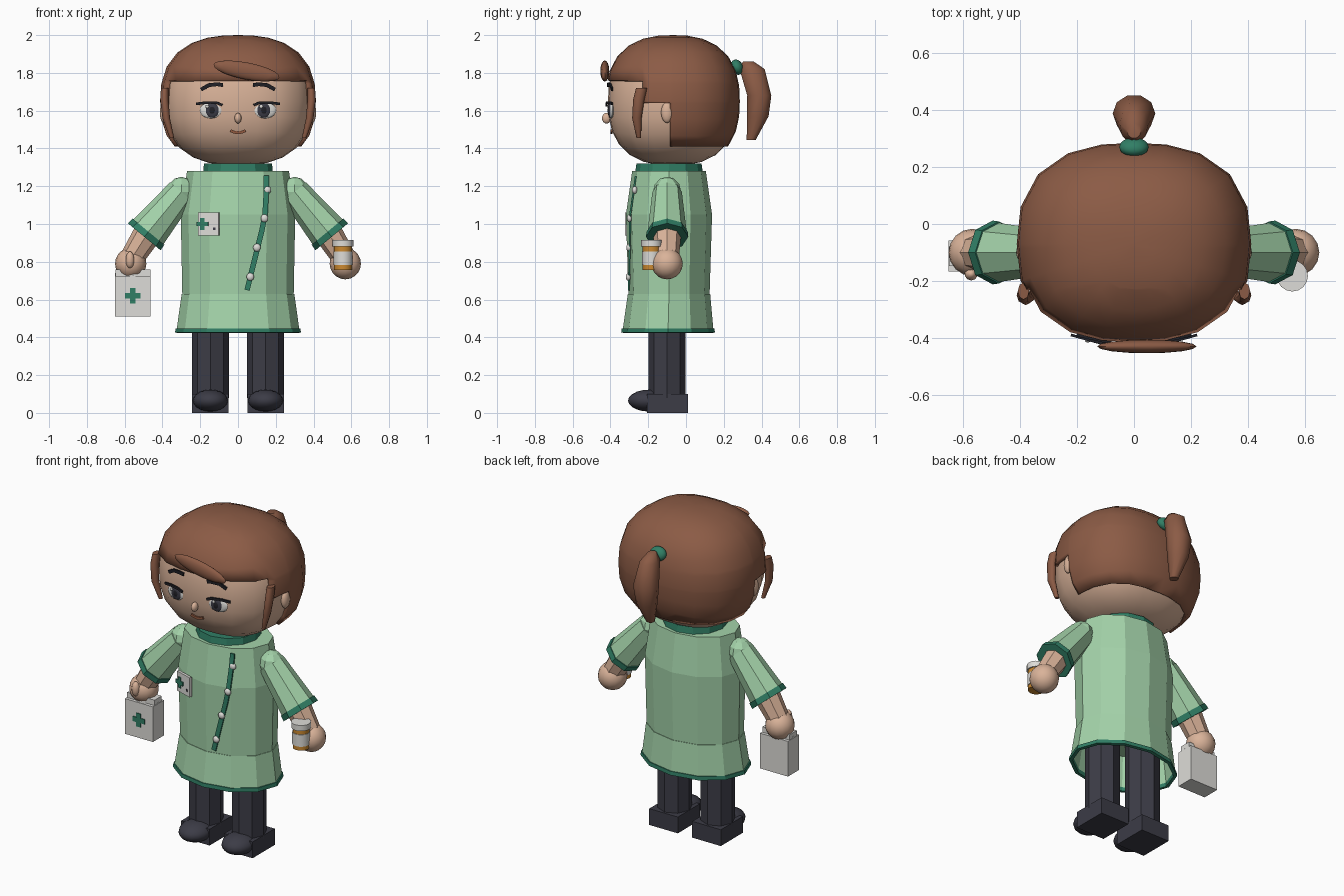
import bpy, bmesh
from math import pi, cos, sin, radians
from mathutils import Vector, Matrix, Euler
from mathutils.bvhtree import BVHTree

if "Cube" in bpy.data.objects:
    bpy.data.objects.remove(bpy.data.objects["Cube"])


def material(name, rgb):
    m = bpy.data.materials.new(name)
    m.use_nodes = True
    m.diffuse_color = (*rgb, 1)
    bsdf = next(n for n in m.node_tree.nodes if n.type == "BSDF_PRINCIPLED")
    bsdf.inputs["Base Color"].default_value = (*rgb, 1)
    return m


SKIN = material("skin", (0.70, 0.45, 0.32))
HAIR = material("brown hair", (0.26, 0.105, 0.06))
MINT = material("mint cloth", (0.37, 0.65, 0.40))
GREEN = material("dark green trim", (0.03, 0.21, 0.13))
NAVY = material("navy cloth", (0.045, 0.045, 0.062))
WHITE = material("off white", (0.73, 0.72, 0.69))
AMBER = material("amber", (0.60, 0.25, 0.03))
BLACK = material("soft black", (0.015, 0.015, 0.02))
LIPS = material("lips", (0.28, 0.10, 0.05))


def finish(name, bm, mat, smooth=None, thickness=0, offset=-1):
    bmesh.ops.recalc_face_normals(bm, faces=bm.faces)
    mesh = bpy.data.meshes.new(name)
    bm.to_mesh(mesh)
    bm.free()
    mesh.materials.append(mat)
    if smooth:
        mesh.shade_smooth()
        mesh.set_sharp_from_angle(angle=radians(smooth))
    ob = bpy.data.objects.new(name, mesh)
    bpy.context.collection.objects.link(ob)
    if thickness:
        mod = ob.modifiers.new("thickness", "SOLIDIFY")
        mod.thickness, mod.offset = thickness, offset
    return ob


def ellipsoid(name, centre, radii, mat, rot=(0, 0, 0), seg=16, smooth=60):
    bm = bmesh.new()
    matrix = Matrix.LocRotScale(Vector(centre), Euler(rot), Vector(radii))
    bmesh.ops.create_uvsphere(bm, u_segments=seg, v_segments=seg // 2 + 2, radius=1, matrix=matrix)
    return finish(name, bm, mat, smooth)


def box(name, centre, size, mat, rot=(0, 0, 0)):
    bm = bmesh.new()
    bmesh.ops.create_cube(bm, size=1, matrix=Matrix.LocRotScale(Vector(centre), Euler(rot), Vector(size)))
    return finish(name, bm, mat)


def tube(name, a, b, r1, r2, mat, seg=8, smooth=None):
    a, b = Vector(a), Vector(b)
    matrix = Matrix.Translation((a + b) / 2) @ (b - a).to_track_quat("Z", "Y").to_matrix().to_4x4()
    bm = bmesh.new()
    bmesh.ops.create_cone(bm, cap_ends=True, segments=seg, radius1=r1, radius2=r2,
                          depth=(b - a).length, matrix=matrix)
    return finish(name, bm, mat, smooth)


def loft_mesh(rings, n=12, caps=True):
    """Each ring is x, y, z of its centre, then its x and y radius."""
    bm = bmesh.new()
    loops = [[bm.verts.new((x + rx * cos(2 * pi * i / n), y + ry * sin(2 * pi * i / n), z))
              for i in range(n)] for x, y, z, rx, ry in rings]
    for lo, hi in zip(loops, loops[1:]):
        for i in range(n):
            j = (i + 1) % n
            bm.faces.new((lo[i], lo[j], hi[j], hi[i]))
    if caps:
        bm.faces.new(loops[0])
        bm.faces.new(loops[-1])
    bmesh.ops.recalc_face_normals(bm, faces=bm.faces)
    return bm


def rounded_head(rx, ry, rz, power=2.5):
    bm = bmesh.new()
    bmesh.ops.create_uvsphere(bm, u_segments=20, v_segments=14, radius=1)
    for v in bm.verts:
        k = sum(abs(c / r) ** power for c, r in zip(v.co, (rx, ry, rz))) ** (-1 / power)
        v.co = v.co * k + Vector((0, -0.07, 1.65))
    return bm


def surface_y(tree, x, z):
    return tree.ray_cast(Vector((x, -2, z)), Vector((0, 1, 0)))[0].y


def strip(name, points, width, tree, mat, lift=0.004):
    """Thin plate following x, z points over a surface."""
    pts = [Vector(p) for p in points]
    bm = bmesh.new()
    rows = []
    for i, p in enumerate(pts):
        d = (pts[min(i + 1, len(pts) - 1)] - pts[max(i - 1, 0)]).normalized()
        side = Vector((-d.y, d.x)) * width / 2
        y = min(surface_y(tree, *q) for q in (p + side, p, p - side)) - lift
        rows.append([bm.verts.new((q.x, y, q.y)) for q in (p + side, p - side)])
    for a, b in zip(rows, rows[1:]):
        bm.faces.new((a[0], a[1], b[1], b[0]))
    finish(name, bm, mat, None, 0.009, 0)


def cross(name, x, y, z, size, rot=0):
    box(name + "_upright", (x, y, z), (size * 0.36, 0.008, size), GREEN, (0, 0, rot))
    box(name + "_bar", (x, y, z), (size, 0.0085, size * 0.36), GREEN, (0, 0, rot))


# Head and hair cap with stepped hairline
bm = rounded_head(0.393, 0.343, 0.34)
face = BVHTree.FromBMesh(bm)
finish("head", bm, SKIN, 60)

bm = rounded_head(0.412, 0.355, 0.35)
for axis, value in ((1, -0.23), (1, -0.085), (2, 1.76), (2, 1.64), (2, 1.41)):
    co, no = Vector(), Vector()
    co[axis], no[axis] = value, 1
    bmesh.ops.bisect_plane(bm, geom=bm.verts[:] + bm.edges[:] + bm.faces[:], plane_co=co, plane_no=no)
bald = []
for f in bm.faces:
    c = f.calc_center_median()
    if not (c.z > 1.76 or (c.y > -0.23 and c.z > 1.64) or (c.y > -0.085 and c.z > 1.41)):
        bald.append(f)
bmesh.ops.delete(bm, geom=bald, context="FACES")
finish("hair_cap", bm, HAIR, 50, 0.03)

ellipsoid("fringe", (0.045, -0.43, 1.81), (0.178, 0.024, 0.045), HAIR, (0, radians(11), 0))
ellipsoid("hair_tie", (0, 0.27, 1.83), (0.052, 0.032, 0.042), GREEN, (0.4, 0, 0))
finish("ponytail", loft_mesh([(0, 0.345, 1.445, 0.025, 0.025), (0, 0.38, 1.57, 0.06, 0.06),
                              (0, 0.388, 1.68, 0.075, 0.067), (0, 0.35, 1.82, 0.05, 0.07),
                              (0, 0.33, 1.86, 0.025, 0.03)], 10), HAIR, 60)

# Face
ellipsoid("nose", (0, -0.42, 1.56), (0.018, 0.025, 0.028), SKIN)
strip("mouth", [(-0.04, 1.494), (-0.02, 1.486), (0, 1.483), (0.02, 1.486), (0.04, 1.494)], 0.015, face, LIPS)
for s, side in ((-1, "right"), (1, "left")):
    x, z = s * 0.143, 1.602
    y = surface_y(face, x, z)
    tilt = (0, 0, s * 0.12)
    ellipsoid(side + "_eye", (x, y, z), (0.06, 0.012, 0.043), WHITE, tilt)
    ellipsoid(side + "_iris", (x - s * 0.006, y - 0.008, z), (0.036, 0.009, 0.039), NAVY, tilt)
    ellipsoid(side + "_pupil", (x - s * 0.006, y - 0.012, z), (0.019, 0.007, 0.022), BLACK, tilt)
    ellipsoid(side + "_glint", (x - 0.02, y - 0.016, z + 0.02), (0.009, 0.004, 0.009), WHITE)
    strip(side + "_lashes", [(x - s * 0.06, z + 0.027), (x - s * 0.03, z + 0.04), (x + s * 0.03, z + 0.04),
                             (x + s * 0.078, z + 0.034)], 0.014, face, BLACK, 0.013)
    strip(side + "_brow", [(s * 0.08, 1.735), (s * 0.11, 1.74), (s * 0.155, 1.735), (s * 0.195, 1.712)],
          0.02, face, BLACK, 0.008)
    ellipsoid(side + "_ear", (s * 0.392, -0.1, 1.59), (0.022, 0.032, 0.055), SKIN)
    finish(side + "_side_lock", loft_mesh([(s * 0.35, -0.25, 1.455, 0.012, 0.012),
                                           (s * 0.38, -0.26, 1.56, 0.02, 0.025),
                                           (s * 0.39, -0.25, 1.66, 0.022, 0.03),
                                           (s * 0.388, -0.235, 1.72, 0.02, 0.03)], 8), HAIR, 60)

# Tunic
CY = -0.09
bm = loft_mesh([(0, CY, 0.63, 0.295, 0.215), (0, CY, 1.05, 0.303, 0.228), (0, CY, 1.28, 0.27, 0.195)])
tunic = BVHTree.FromBMesh(bm)
finish("tunic", bm, MINT)
finish("tunic_skirt", loft_mesh([(0, CY - 0.005, 0.44, 0.325, 0.24), (0, CY, 0.63, 0.298, 0.218)],
                                caps=False), MINT, None, 0.012)
finish("skirt_hem", loft_mesh([(0, CY - 0.005, 0.425, 0.333, 0.248), (0, CY - 0.005, 0.448, 0.331, 0.246)],
                              caps=False), GREEN, None, 0.02)
finish("collar", loft_mesh([(0, CY, 1.27, 0.185, 0.18), (0, CY, 1.32, 0.18, 0.172)]), GREEN)

# Placket with buttons
strip("placket", [(0.15, 1.255), (0.15, 1.18), (0.143, 1.05), (0.125, 0.96), (0.1, 0.86), (0.075, 0.76),
                  (0.048, 0.65)], 0.028, tunic, GREEN)
for i, (x, z) in enumerate(((0.155, 1.18), (0.14, 1.03), (0.1, 0.875), (0.065, 0.72))):
    ellipsoid(f"button_{i + 1}", (x, surface_y(tunic, x, z) - 0.01, z), (0.021, 0.014, 0.021), WHITE, seg=10)

# Name badge
turn = radians(-18)
box("badge", (-0.155, -0.298, 1.0), (0.115, 0.016, 0.12), WHITE, (0, 0, turn))
cross("badge_cross", -0.188, -0.298, 1.0, 0.065, turn)
box("badge_mark", (-0.125, -0.317, 0.975), (0.012, 0.006, 0.012), NAVY, (0, 0, turn))

# Arms and legs
AY = -0.1
for s, side in ((-1, "right"), (1, "left")):
    top, end = Vector((s * 0.3, AY, 1.17)), Vector((s * 0.49, AY, 0.94))
    step = (end - top).normalized()
    ellipsoid(side + "_shoulder", top, (0.075, 0.075, 0.08), MINT, seg=8, smooth=None)
    tube(side + "_sleeve", top, end, 0.078, 0.106, MINT)
    tube(side + "_cuff", end - step * 0.025, end + step * 0.01, 0.109, 0.112, GREEN)
    tube(side + "_forearm", end - step * 0.03, (s * 0.568, AY, 0.81), 0.076, 0.062, SKIN)
    ellipsoid(side + "_hand", (s * 0.568, AY, 0.79), (0.083, 0.083, 0.083), SKIN)

    lx = s * 0.146
    tube(side + "_leg", (lx, AY, 0.08), (lx, AY, 0.66), 0.098, 0.098, NAVY)
    box(side + "_shoe", (lx, -0.098, 0.05), (0.194, 0.215, 0.1), NAVY)
    ellipsoid(side + "_shoe_toe", (lx, -0.195, 0.065), (0.094, 0.112, 0.058), NAVY)

# Supply bag in the right hand
BX, BY = -0.557, -0.112
box("bag", (BX, BY, 0.618), (0.19, 0.108, 0.216), WHITE)
finish("bag_flap", loft_mesh([(BX, BY, 0.726, 0.095, 0.054), (BX, BY, 0.757, 0.09, 0.025)], 4), WHITE)
box("bag_top", (BX, BY, 0.742), (0.185, 0.07, 0.033), WHITE)
cross("bag_cross", BX, BY - 0.055, 0.62, 0.082)
ellipsoid("right_finger", (BX - 0.015, -0.175, 0.81), (0.024, 0.024, 0.045), SKIN, seg=10)

# Medicine jar in the left hand
JX, JY = 0.556, -0.182
for name, z1, z2, r, mat in (("jar", 0.757, 0.885, 0.047, AMBER), ("jar_label", 0.782, 0.855, 0.05, WHITE),
                             ("jar_lid", 0.88, 0.915, 0.055, WHITE)):
    tube(name, (JX, JY, z1), (JX, JY, z2), r, r, mat, 16, 40)
